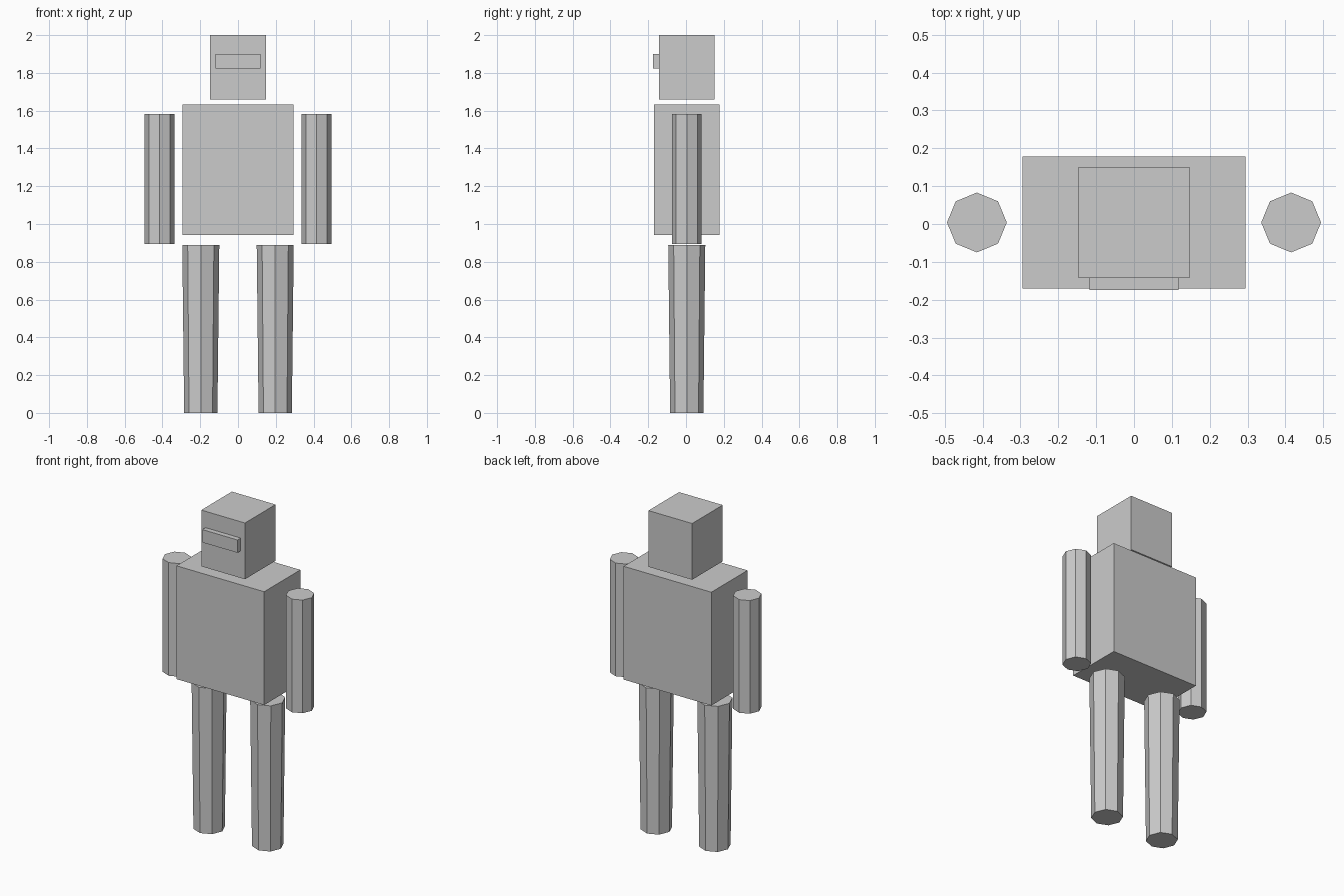
import bpy

cube = bpy.data.objects.get("Cube")
if cube:
    bpy.data.objects.remove(cube, do_unlink=True)

# Single plain grey
GREY = (0.6, 0.6, 0.6, 1)
grey = bpy.data.materials.new("light grey")
grey.use_nodes = True
grey.diffuse_color = GREY
grey.node_tree.nodes["Principled BSDF"].inputs["Base Color"].default_value = GREY

MID_Y = 0.004  # depth of the body's centre plane


def finish(name):
    obj = bpy.context.object
    obj.name = name
    obj.data.materials.append(grey)
    return obj


def box(name, width, y0, y1, z0, z1):
    bpy.ops.mesh.primitive_cube_add(size=1, location=(0, (y0 + y1) / 2, (z0 + z1) / 2))
    obj = finish(name)
    obj.scale = (width, y1 - y0, z1 - z0)
    bpy.ops.object.transform_apply(location=False, rotation=False, scale=True)


def limb(name, x, r_bottom, r_top, z0, z1):
    bpy.ops.mesh.primitive_cone_add(vertices=8, radius1=r_bottom, radius2=r_top,
                                    depth=z1 - z0, location=(x, MID_Y, (z0 + z1) / 2))
    finish(name)


# Head, visor and torso
box("head", 0.294, MID_Y - 0.147, MID_Y + 0.147, 1.658, 2.0)
box("visor", 0.236, -0.174, -0.143, 1.823, 1.901)
box("torso", 0.59, MID_Y - 0.174, MID_Y + 0.174, 0.943, 1.632)

# Arms and tapered legs
for side, s in (("left", 1), ("right", -1)):
    limb(side + "_arm", s * 0.415, 0.079, 0.079, 0.895, 1.583)
    limb(side + "_leg", s * 0.197, 0.088, 0.098, 0, 0.89)
